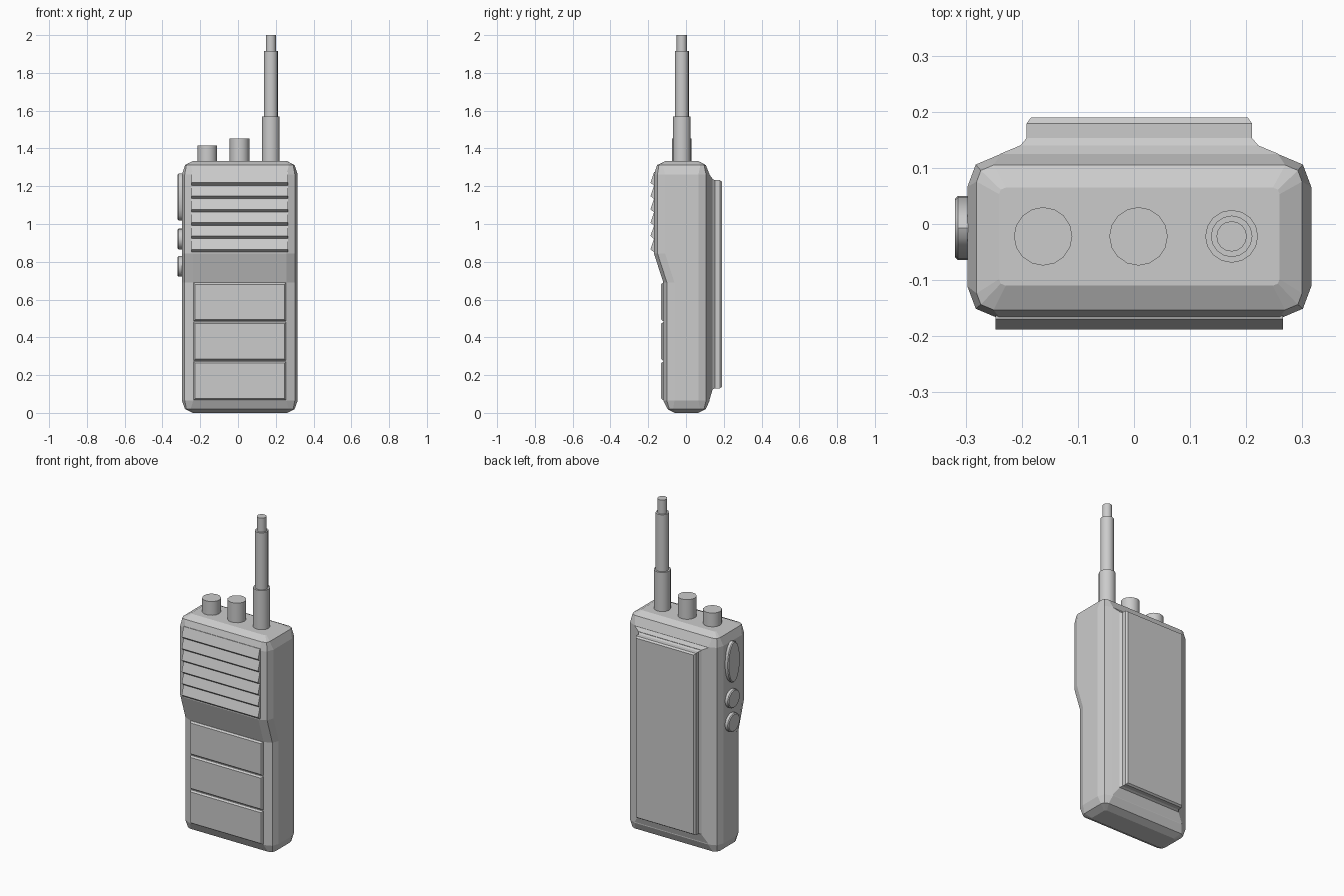
import bpy, bmesh, math

if "Cube" in bpy.data.objects:
    bpy.data.objects.remove(bpy.data.objects["Cube"])

CX = 0.0095          # centre line of the case
KY = -0.022          # depth of knobs and antenna


def loft(name, rings):
    """Skin a list of equal-length closed rings and cap both ends."""
    bm = bmesh.new()
    loops = [[bm.verts.new(p) for p in r] for r in rings]
    n = len(loops[0])
    for a, b in zip(loops, loops[1:]):
        for i in range(n):
            j = (i + 1) % n
            bm.faces.new((a[i], a[j], b[j], b[i]))
    bm.faces.new(loops[0])
    bm.faces.new(loops[-1])
    bmesh.ops.recalc_face_normals(bm, faces=bm.faces)
    me = bpy.data.meshes.new(name)
    bm.to_mesh(me)
    bm.free()
    ob = bpy.data.objects.new(name, me)
    bpy.context.collection.objects.link(ob)
    return ob


def smooth(ob):
    bpy.ops.object.select_all(action='DESELECT')
    ob.select_set(True)
    bpy.context.view_layer.objects.active = ob
    bpy.ops.object.shade_smooth_by_angle(angle=math.radians(35))


def case_ring(z, hx, yf, yb, k):
    """Horizontal section of the case with two-step corner chamfers."""
    half = [(0.06, 0), (0.015, 0.019), (0, 0.059)]
    right = [(hx - a * k, yf + b * k) for a, b in half]
    right += [(hx - a * k, yb - b * k) for a, b in reversed(half)]
    pts = right + [(-x, y) for x, y in reversed(right)]
    return [(CX + x, y, z) for x, y in pts]


def xz_rect(y, hx, z0, z1):
    return [(CX + sx * hx, y, z) for sx, z in ((-1, z0), (1, z0), (1, z1), (-1, z1))]


def turned(name, x, steps, sides=16):
    """Upright stepped cylinder from (radius, z) pairs."""
    rings = [[(x + r * math.cos(2 * math.pi * i / sides),
               KY + r * math.sin(2 * math.pi * i / sides), z)
              for i in range(sides)] for r, z in steps]
    smooth(loft(name, rings))


# Case: thick upper part, sloped step, slimmer grip
loft("case", [case_ring(*r) for r in (
    (0.0, 0.25, -0.06, 0.065, 0.2),
    (0.02, 0.29, -0.098, 0.105, 0.5),
    (0.065, 0.3065, -0.12, 0.125, 1),
    (0.69, 0.3065, -0.12, 0.125, 1),
    (0.845, 0.3065, -0.17, 0.125, 1),
    (1.262, 0.3065, -0.17, 0.125, 1),
    (1.312, 0.29, -0.153, 0.105, 0.5),
    (1.333, 0.25, -0.11, 0.065, 0.2))])

# Raised back frame and battery plate
loft("back_frame", [xz_rect(0.11, 0.248, 0.065, 1.265),
                    xz_rect(0.125, 0.248, 0.07, 1.26),
                    xz_rect(0.14, 0.212, 0.122, 1.24)])
loft("battery_plate", [xz_rect(0.135, 0.212, 0.124, 1.238),
                       xz_rect(0.14, 0.212, 0.124, 1.238),
                       xz_rect(0.153, 0.201, 0.13, 1.232),
                       xz_rect(0.179, 0.201, 0.13, 1.232),
                       xz_rect(0.19, 0.193, 0.138, 1.224)])

# Speaker louvres
PITCH = 0.0705
for i in range(6):
    zb = 0.852 + i * PITCH
    wedge = [(-0.16, zb + PITCH), (-0.169, zb + PITCH), (-0.188, zb + 0.014),
             (-0.171, zb), (-0.16, zb)]
    loft(f"speaker_louvre_{i + 1}",
         [[(CX + s * 0.256, y, z) for y, z in wedge] for s in (-1, 1)])

# Front panels on the grip
for i in range(3):
    z0 = 0.068 + i * 0.209
    loft(f"front_panel_{i + 1}", [xz_rect(-0.11, 0.244, z0, z0 + 0.203),
                                  xz_rect(-0.122, 0.244, z0, z0 + 0.203),
                                  xz_rect(-0.132, 0.236, z0 + 0.008, z0 + 0.195)])

# Knobs and stepped antenna
turned("channel_knob", -0.162, [(0.052, 1.32), (0.052, 1.416)])
turned("volume_knob", 0.008, [(0.052, 1.32), (0.052, 1.452)])
turned("antenna", 0.174, [(0.047, 1.32), (0.047, 1.57), (0.037, 1.57), (0.037, 1.915),
                          (0.027, 1.915), (0.027, 2.0)])

# Oval buttons on the left side
for name, zc, rz in (("talk_button", 1.143, 0.124), ("upper_side_button", 0.92, 0.055),
                     ("lower_side_button", 0.776, 0.055)):
    rings = [[(x, -0.007 + (0.057 - d) * math.cos(2 * math.pi * i / 20),
               zc + (rz - d) * math.sin(2 * math.pi * i / 20)) for i in range(20)]
             for x, d in ((-0.28, 0), (-0.314, 0), (-0.319, 0.005))]
    smooth(loft(name, rings))
